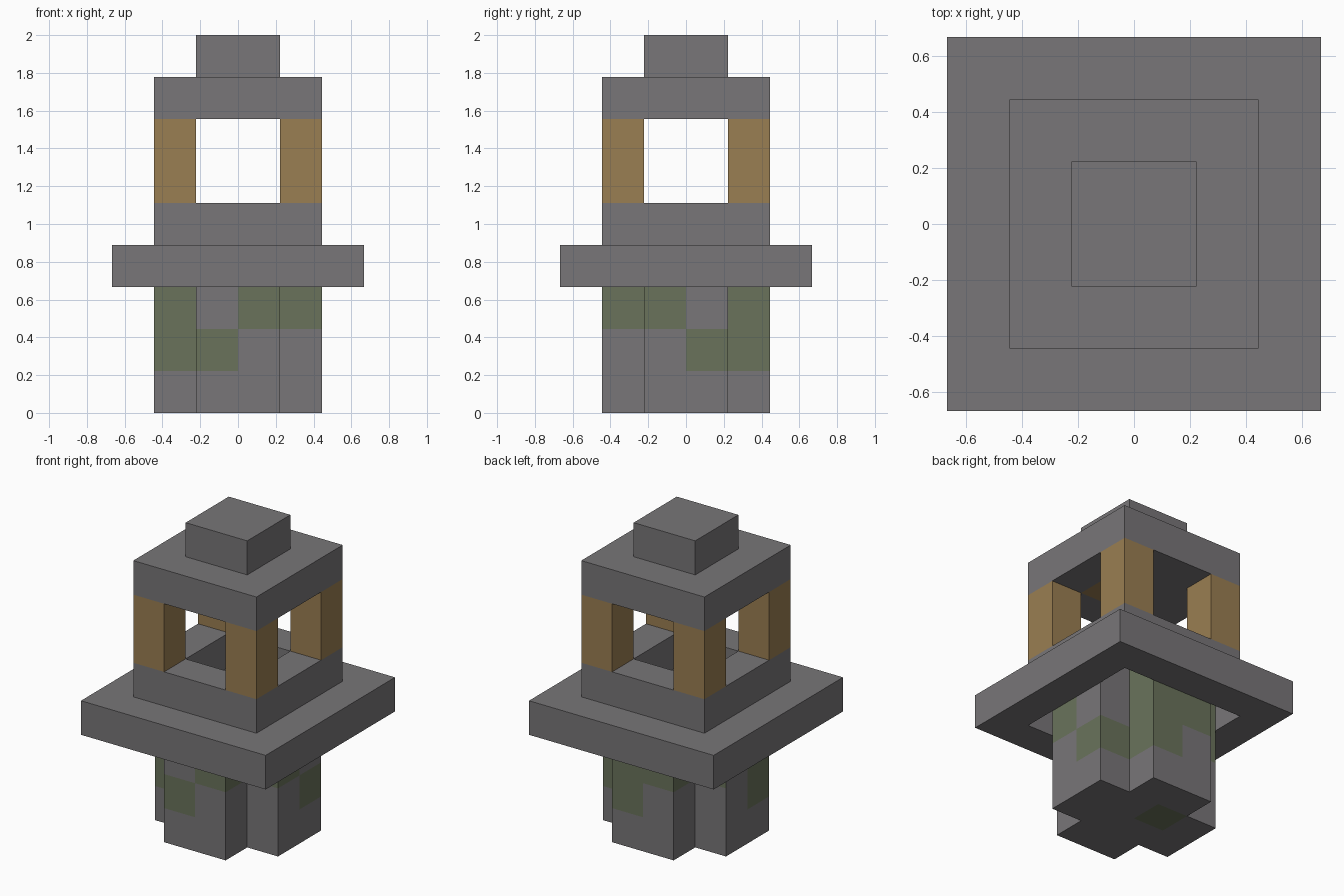
import bpy
import bmesh
import math
from mathutils import Vector, Matrix

cube = bpy.data.objects.get("Cube")
if cube:
    bpy.data.objects.remove(cube, do_unlink=True)

U = 2 / 9  # one block unit; everything sits on this grid
UP = Vector((0, 0, 1))


def material(name, colour):
    mat = bpy.data.materials.new(name)
    mat.use_nodes = True
    mat.diffuse_color = (*colour, 1)
    mat.node_tree.nodes["Principled BSDF"].inputs["Base Color"].default_value = (*colour, 1)
    return mat


stone = material("grey stone", (0.188, 0.181, 0.188))
moss = material("moss green", (0.144, 0.171, 0.105))
wood = material("warm wood", (0.323, 0.209, 0.084))


def finish(name, bm, *mats):
    bmesh.ops.recalc_face_normals(bm, faces=bm.faces)
    mesh = bpy.data.meshes.new(name)
    bm.to_mesh(mesh)
    bm.free()
    for mat in mats:
        mesh.materials.append(mat)
    obj = bpy.data.objects.new(name, mesh)
    bpy.context.collection.objects.link(obj)
    return obj


def box_mesh(half, low, high, x=0, y=0):
    bm = bmesh.new()
    place = Matrix.Translation((x * U, y * U, (low + high) * U / 2))
    size = Matrix.Diagonal((2 * half * U, 2 * half * U, (high - low) * U, 1))
    bmesh.ops.create_cube(bm, size=1, matrix=place @ size)
    return bm


def frame(name, outer, inner, low, high, mat):
    """Square slab with a square hole through it."""
    bm = bmesh.new()
    section = [(outer, low), (outer, high), (inner, high), (inner, low)]
    corners = [(1, 1), (-1, 1), (-1, -1), (1, -1)]
    loops = [[bm.verts.new((sx * r * U, sy * r * U, z * U)) for r, z in section]
             for sx, sy in corners]
    for i, a in enumerate(loops):
        b = loops[(i + 1) % 4]
        for j in range(4):
            k = (j + 1) % 4
            bm.faces.new((a[j], b[j], b[k], a[k]))
    return finish(name, bm, mat)


def paint_cells(bm, rule):
    """Cut the mesh along the unit grid and colour faces by a rule."""
    for axis in range(3):
        for step in range(-2, 8):
            point, normal = Vector(), Vector()
            point[axis], normal[axis] = step * U, 1
            bmesh.ops.bisect_plane(bm, geom=bm.verts[:] + bm.edges[:] + bm.faces[:],
                                   plane_co=point, plane_no=normal, dist=1e-5)
    bmesh.ops.recalc_face_normals(bm, faces=bm.faces)
    for face in bm.faces:
        face.material_index = int(rule(face.calc_center_median() / U, face.normal))


# Cross-shaped pillar, mossy near the top
bm = bmesh.new()
outline = []
for turn in range(4):
    spin = Matrix.Rotation(turn * math.pi / 2, 3, "Z")
    outline += [spin @ Vector(p) * U for p in ((2, -1, 0), (2, 1, 0), (1, 1, 0))]
base = bm.faces.new([bm.verts.new(p) for p in outline])
grown = bmesh.ops.extrude_face_region(bm, geom=[base])["geom"]
bmesh.ops.translate(bm, vec=UP * 4 * U, verts=[g for g in grown if isinstance(g, bmesh.types.BMVert)])
if not any(f.normal.z < -0.5 for f in bm.faces) and base.is_valid is False:
    bm.faces.new([v for v in bm.verts if v.co.z < 1e-5])

# Columns left to right on each side: B both rows, M lower row, T upper row, N none
MOSS = {(0, -1): "BMTT", (0, 1): "MBTT", (1, 0): "TTMB", (-1, 0): "TNBB"}


def mossy(c, n):
    if abs(n.z) > 0.5:
        return n.z < 0 and -1 < c.x < 0 < c.y < 1
    column = math.floor(c.dot(UP.cross(n))) + 2
    code = MOSS[(round(n.x), round(n.y))][column]
    return code in ("BT" if c.z > 2 else "BM") and c.z > 1


paint_cells(bm, mossy)
finish("pillar", bm, stone, moss)

# Wide ledge around the pillar and the lantern floor
frame("ledge", 3, 2, 3, 4, stone)
frame("lantern_floor", 2, 1, 4, 5, stone)

# Four corner posts
for side, sx in (("right", -1), ("left", 1)):
    for end, sy in (("front", -1), ("back", 1)):
        finish(f"{end}_{side}_post", box_mesh(0.5, 5, 7, 1.5 * sx, 1.5 * sy), wood)

# Roof with one wooden cell on its underside, and the cap
bm = box_mesh(2, 7, 8)
paint_cells(bm, lambda c, n: n.z < -0.5 and 0 < c.x < 1 and -1 < c.y < 0)
finish("roof", bm, stone, wood)
finish("cap", box_mesh(1, 8, 9), stone)
